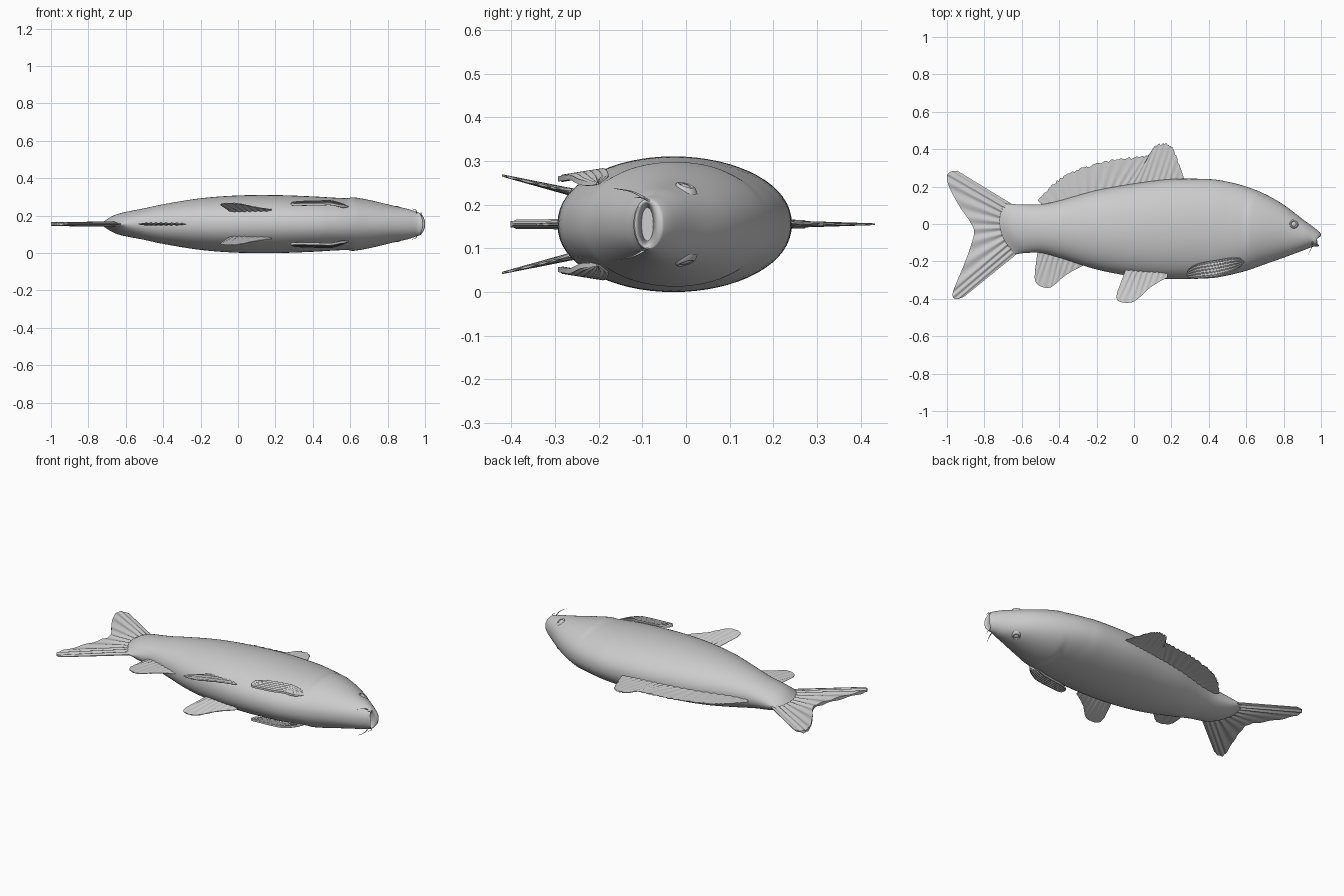
import bpy, bmesh, math, random
from mathutils import Vector

if "Cube" in bpy.data.objects:
    bpy.data.objects.remove(bpy.data.objects["Cube"])

random.seed(4)
MID = 0.155  # height of the plane of symmetry

grey = bpy.data.materials.new("soft_grey")
grey.diffuse_color = (0.6, 0.6, 0.6, 1)
grey.use_nodes = True
grey.node_tree.nodes["Principled BSDF"].inputs["Base Color"].default_value = grey.diffuse_color


def spline(pts, t):
    """Catmull-Rom point at t in 0..1 along a list of tuples."""
    p = [Vector(q) for q in pts]
    f = min(max(t, 0), 1) * (len(p) - 1)
    i = min(int(f), len(p) - 2)
    f -= i
    b, c = p[i], p[i + 1]
    a = p[i - 1] if i > 0 else b * 2 - c
    d = p[i + 2] if i + 2 < len(p) else c * 2 - b
    return 0.5 * (2 * b + (c - a) * f + (2 * a - 5 * b + 4 * c - d) * f * f
                  + (3 * b - a - 3 * c + d) * f ** 3)


def finish(name, bm, angle=50):
    bmesh.ops.recalc_face_normals(bm, faces=bm.faces)
    me = bpy.data.meshes.new(name)
    bm.to_mesh(me)
    bm.free()
    ob = bpy.data.objects.new(name, me)
    bpy.context.collection.objects.link(ob)
    me.materials.append(grey)
    bpy.ops.object.select_all(action='DESELECT')
    bpy.context.view_layer.objects.active = ob
    ob.select_set(True)
    bpy.ops.object.shade_smooth_by_angle(angle=math.radians(angle))
    return ob


def smooth(a, b, x):
    t = min(max((x - a) / (b - a), 0), 1)
    return t * t * (3 - 2 * t)


# Body stations: x, back, belly, half width; the last ones fold into the mouth
STATIONS = [
    (-0.665, 0.112, -0.162, 0.014), (-0.60, 0.105, -0.155, 0.055),
    (-0.50, 0.105, -0.155, 0.083), (-0.40, 0.125, -0.18, 0.106),
    (-0.20, 0.18, -0.243, 0.138), (0.0, 0.216, -0.28, 0.153),
    (0.20, 0.24, -0.294, 0.155), (0.40, 0.24, -0.29, 0.148),
    (0.50, 0.226, -0.275, 0.142), (0.60, 0.20, -0.25, 0.136),
    (0.70, 0.16, -0.215, 0.122), (0.80, 0.103, -0.18, 0.104),
    (0.90, 0.027, -0.143, 0.083), (0.96, -0.02, -0.122, 0.068),
    (0.988, -0.045, -0.12, 0.06), (0.995, -0.057, -0.116, 0.053),
    (0.985, -0.07, -0.107, 0.045), (0.945, -0.075, -0.102, 0.038)]


def body():
    bm = bmesh.new()
    rings, rows, seg = [], 170, 64
    for i in range(rows + 1):
        x, top, bot, w = spline(STATIONS, i / rows)
        ring = []
        for k in range(seg):
            a = 2 * math.pi * k / seg
            v, h = math.sin(a), math.cos(a)
            y = (top + bot) / 2 + (top - bot) / 2 * v
            side = math.copysign(abs(h) ** 0.93, h)
            tail = smooth(-0.45, -0.66, x)
            nose = smooth(0.9, 0.99, x)
            px = x - tail * (0.05 * (1 - v * v) + 0.0275 * v)
            px += nose * (0.006 * v - 0.018 * h * h)
            # gill cover: a raised edge that fades toward the snout
            gx = 0.60 + 0.5 * max(0, abs(y + 0.04) - 0.08) ** 1.3
            gill = smooth(gx - 0.025, gx + 0.02, x) * smooth(0.86, 0.64, x)
            ring.append(bm.verts.new((px, y, MID + side * (w + 0.009 * gill * abs(h)))))
        rings.append(ring)
    for r, s in zip(rings, rings[1:]):
        for k in range(seg):
            j = (k + 1) % seg
            bm.faces.new((r[k], r[j], s[j], s[k]))
    bm.faces.new(rings[0])
    bm.faces.new(rings[-1])
    finish("body", bm)


def fin(name, root, edge, thick, thin, rays, along=True, lift=None, ragged=0.0,
        side=1, nu=90, nv=14):
    """Thin ribbed plate spanning a root curve and an outer edge curve."""
    bm = bmesh.new()
    lift = lift or (lambda x, y: 0)
    jag = [1 + ragged * (random.random() - 0.7) for _ in range(nu + 1)]
    sheets = []
    for face in (1, -1):
        grid = []
        for i in range(nu + 1):
            u = i / nu
            a, b = spline(root, u), spline(edge, u)
            col = []
            for j in range(nv + 1):
                v = j / nv
                p = a.lerp(b, v * jag[i])
                wave = math.sin((u if along else v) * rays * 2 * math.pi)
                rim = 0.25 + 0.75 * min(1, 8 * min(u, 1 - u))
                t = (thick + (thin - thick) * v) * (1 + 0.4 * wave) * rim / 2
                z = MID + side * (lift(p.x, p.y) + face * t)
                col.append(bm.verts.new((p.x, p.y, z)))
            grid.append(col)
        for i in range(nu):
            for j in range(nv):
                bm.faces.new((grid[i][j], grid[i + 1][j], grid[i + 1][j + 1], grid[i][j + 1]))
        sheets.append([c[0] for c in grid] + grid[-1][1:] +
                      [c[-1] for c in grid[-2::-1]] + grid[0][-2:0:-1])
    f, g = sheets
    for k in range(len(f)):
        bm.faces.new((f[k - 1], f[k], g[k], g[k - 1]))
    finish(name, bm)


def rod(name, pts, r):
    """Tapering whisker along a path."""
    cu = bpy.data.curves.new(name, 'CURVE')
    cu.dimensions, cu.bevel_depth, cu.bevel_resolution = '3D', r, 2
    s = cu.splines.new('POLY')
    s.points.add(12)
    for i, q in enumerate(s.points):
        q.co = (*spline(pts, i / 12), 1)
        q.radius = 1 - 0.07 * i
    cu.materials.append(grey)
    bpy.context.collection.objects.link(bpy.data.objects.new(name, cu))


body()

# Single fins on the plane of symmetry
fin("tail_fin", [(-0.655, 0.108), (-0.68, 0.02), (-0.67, -0.07), (-0.62, -0.155)],
    [(-0.945, 0.285), (-0.985, 0.278), (-1.0, 0.25), (-0.985, 0.19), (-0.93, 0.09),
     (-0.875, 0.01), (-0.855, -0.04), (-0.87, -0.11), (-0.91, -0.22), (-0.96, -0.34),
     (-0.97, -0.385), (-0.95, -0.402), (-0.91, -0.39)], 0.02, 0.015, 11, nu=160)
fin("dorsal_fin", [(-0.48, 0.09), (-0.2, 0.16), (0.05, 0.2), (0.265, 0.22)],
    [(-0.515, 0.125), (-0.47, 0.175), (-0.40, 0.24), (-0.3, 0.292), (-0.2, 0.325),
     (-0.1, 0.347), (0.0, 0.358), (0.075, 0.37), (0.105, 0.41), (0.14, 0.431),
     (0.19, 0.42), (0.22, 0.38), (0.25, 0.3), (0.268, 0.24)],
    0.014, 0.003, 20, ragged=0.08, nu=120)
fin("anal_fin", [(-0.515, -0.14), (-0.4, -0.165), (-0.27, -0.21)],
    [(-0.528, -0.24), (-0.53, -0.295), (-0.51, -0.328), (-0.46, -0.342), (-0.425, -0.325),
     (-0.38, -0.285), (-0.33, -0.252), (-0.27, -0.222)], 0.012, 0.004, 9)

# Paired parts, one on each flank
for side, tag in ((1, "left"), (-1, "right")):
    fin("pelvic_fin_" + tag, [(-0.045, -0.245), (0.06, -0.25), (0.18, -0.265)],
        [(-0.092, -0.37), (-0.09, -0.405), (-0.06, -0.42), (-0.01, -0.418), (0.03, -0.392),
         (0.08, -0.345), (0.13, -0.312), (0.18, -0.285)], 0.014, 0.004, 8,
        lift=lambda x, y: 0.073 + 0.24 * (-0.26 - y), side=side)
    fin("pectoral_fin_" + tag,
        [(0.59, -0.2), (0.55, -0.178), (0.45, -0.192), (0.35, -0.21), (0.3, -0.235), (0.28, -0.265)],
        [(0.59, -0.205), (0.54, -0.248), (0.45, -0.277), (0.35, -0.29), (0.3, -0.292), (0.28, -0.275)],
        0.012, 0.012, 5, along=False, side=side, nu=60, nv=40,
        lift=lambda x, y: 0.105 + 0.16 * (y + 0.285) - 0.025 * smooth(0.48, 0.6, x))

    # Eye: flattened ball within a raised rim, tilted to the cheek
    for name, prof in (("eye_rim_", [(0.013, 0.003), (0.018, 0.006), (0.022, 0.004), (0.026, -0.006)]),
                       ("eyeball_", [(0.0005, 0.007), (0.008, 0.006), (0.014, 0.002), (0.018, -0.008)])):
        bm = bmesh.new()
        rings = [[bm.verts.new((0.855 + r * math.cos(a), r * math.sin(a),
                                MID + side * (0.084 + h - 0.25 * r * math.cos(a) - 0.3 * r * math.sin(a))))
                  for a in (2 * math.pi * k / 32 for k in range(32))] for r, h in prof]
        for p, q in zip(rings, rings[1:]):
            for k in range(32):
                bm.faces.new((p[k - 1], p[k], q[k], q[k - 1]))
        if name == "eyeball_":
            bm.faces.new(rings[0])
        finish(name + tag, bm)

    # Whiskers at the mouth corner
    rod("long_barbel_" + tag, [(0.955, -0.095, MID + side * 0.06), (0.95, -0.125, MID + side * 0.075),
                               (0.93, -0.165, MID + side * 0.082)], 0.003)
    rod("short_barbel_" + tag, [(0.975, -0.08, MID + side * 0.052), (0.98, -0.1, MID + side * 0.06),
                                (0.972, -0.118, MID + side * 0.062)], 0.0025)
